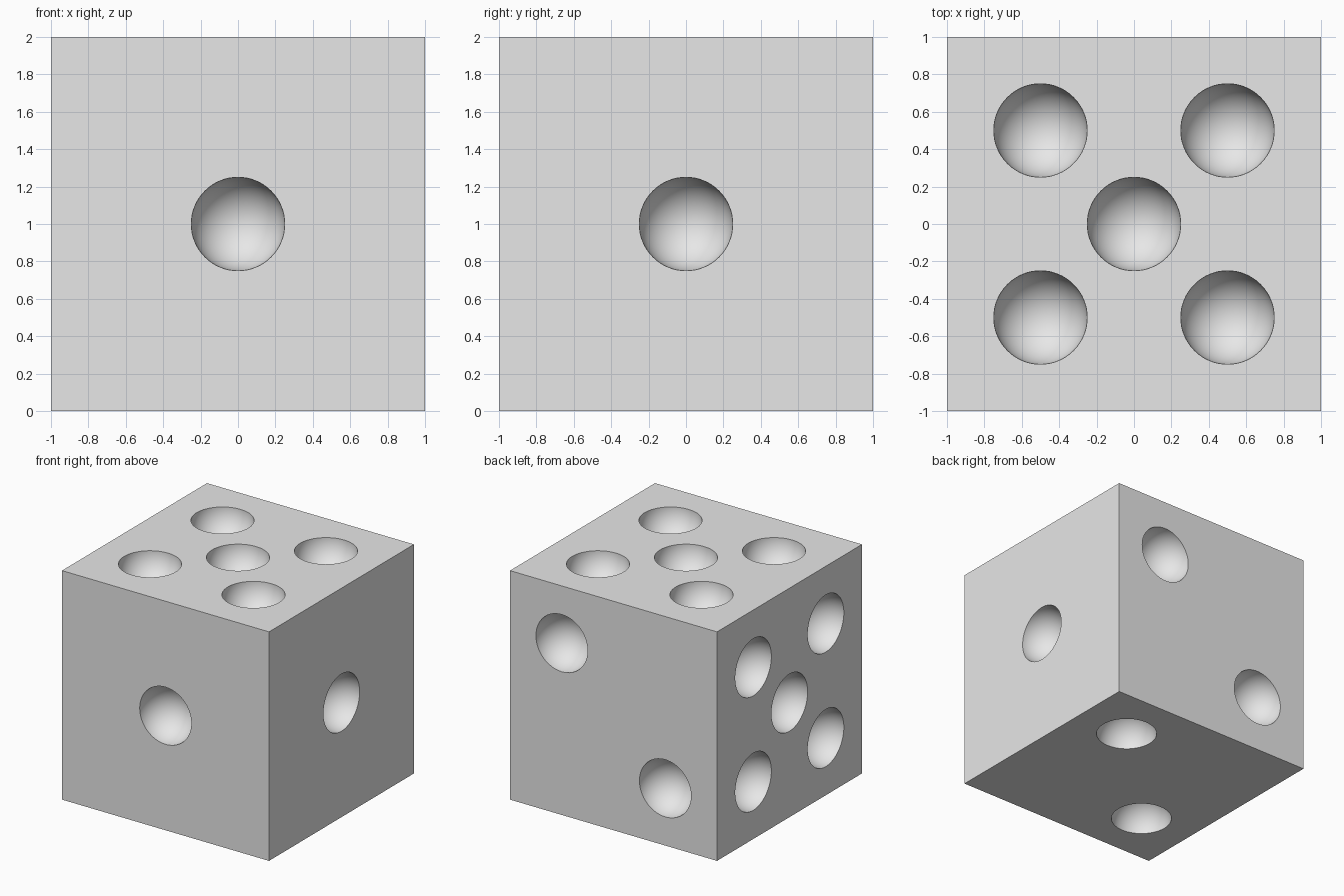
import bpy
import bmesh
from mathutils import Matrix, Vector

default = bpy.data.objects.get("Cube")
if default:
    bpy.data.objects.remove(default, do_unlink=True)

HALF = 1.0        # half of the cube's side
PIP = 0.25        # radius of each hemispherical pip
OFF = 0.5         # pip distance from the face centre

grey = bpy.data.materials.new("light_grey")
grey.use_nodes = True
grey.diffuse_color = (0.8, 0.8, 0.8, 1)
grey.node_tree.nodes["Principled BSDF"].inputs["Base Color"].default_value = (0.8, 0.8, 0.8, 1)


def make_object(name, bm):
    mesh = bpy.data.meshes.new(name)
    bm.to_mesh(mesh)
    bm.free()
    mesh.materials.append(grey)
    obj = bpy.data.objects.new(name, mesh)
    bpy.context.collection.objects.link(obj)
    return obj


# Pip layouts
one = [(0, 0)]
rising = [(OFF, OFF), (-OFF, -OFF)]
five = one + rising + [(OFF, -OFF), (-OFF, OFF)]

# Face normal and its pips, in the two remaining axes in x, y, z order
faces = [
    ((0, -1, 0), one),
    ((1, 0, 0), one),
    ((0, 1, 0), rising),
    ((-1, 0, 0), five),
    ((0, 0, 1), five),
    ((0, 0, -1), rising),
]

# Die body
bm = bmesh.new()
bmesh.ops.create_cube(bm, size=2 * HALF, matrix=Matrix.Translation((0, 0, HALF)))
die = make_object("die_body", bm)

# Spheres that hollow out the pips, poles along each face normal
bm = bmesh.new()
for normal, layout in faces:
    n = Vector(normal)
    u, v = [Vector(a) for a, k in zip(Matrix.Identity(3), normal) if k == 0]
    turn = n.to_track_quat('Z', 'Y').to_matrix().to_4x4()
    for a, b in layout:
        centre = n * HALF + u * a + v * b + Vector((0, 0, HALF))
        bmesh.ops.create_uvsphere(bm, u_segments=64, v_segments=33, radius=PIP,
                                  matrix=Matrix.Translation(centre) @ turn)
cutter = make_object("pip_cutter", bm)
cutter.hide_render = True

# Cut the pips and keep their rims crisp
cut = die.modifiers.new("pips", 'BOOLEAN')
cut.operation = 'DIFFERENCE'
cut.solver = 'EXACT'
cut.object = cutter
for obj in bpy.context.selected_objects:
    obj.select_set(False)
bpy.context.view_layer.objects.active = die
die.select_set(True)
bpy.ops.object.modifier_apply(modifier=cut.name)
bpy.data.objects.remove(cutter, do_unlink=True)
bpy.ops.object.shade_smooth_by_angle()
